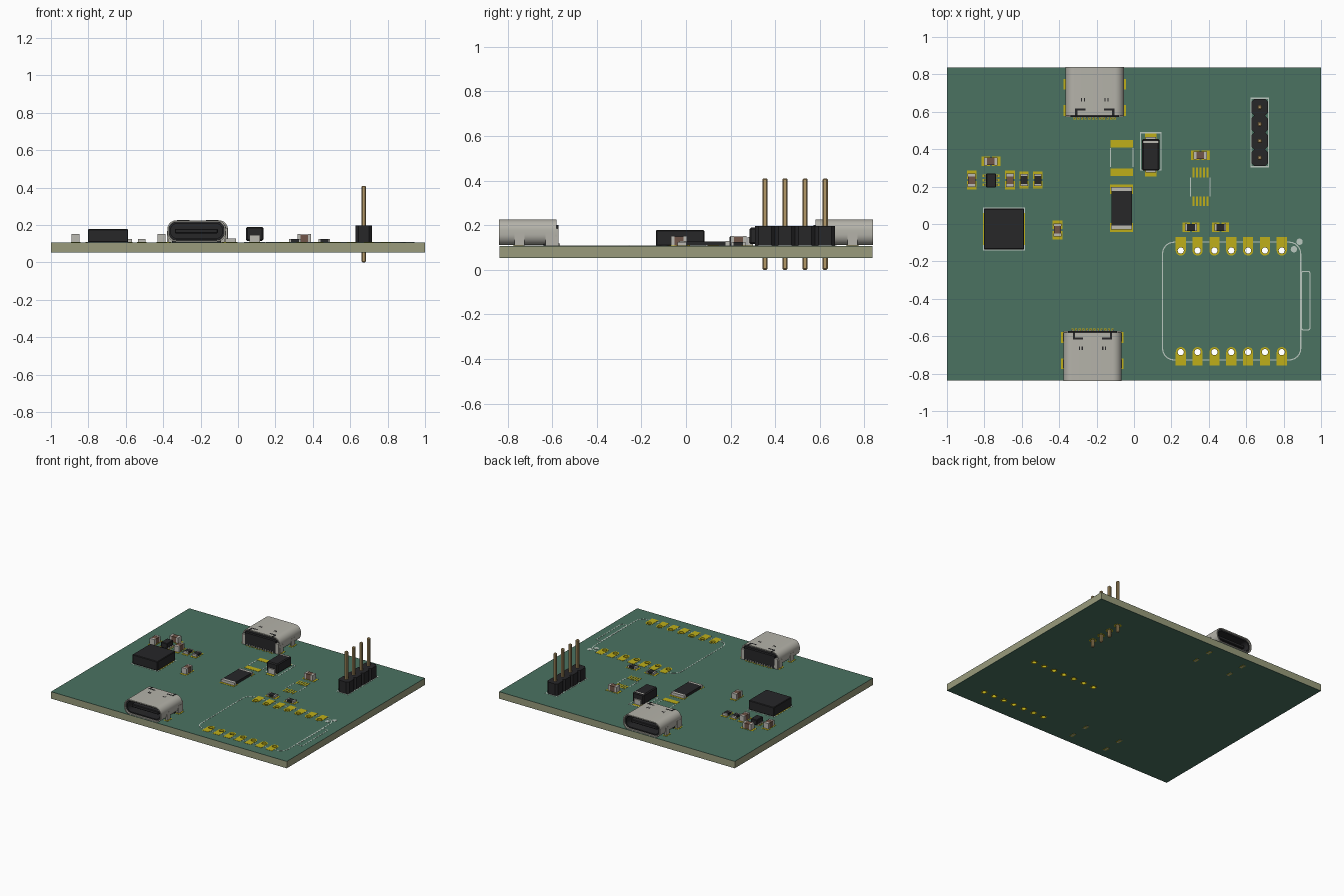
import bpy, bmesh, math
from mathutils import Matrix

if "Cube" in bpy.data.objects:
    bpy.data.objects.remove(bpy.data.objects["Cube"])

COL = dict(mask=(0.07, 0.17, 0.12), core=(0.32, 0.33, 0.2), gold=(0.52, 0.43, 0.01),
           silk=(0.5, 0.58, 0.53), black=(0.02, 0.02, 0.022), steel=(0.46, 0.45, 0.4),
           tin=(0.5, 0.49, 0.45), brown=(0.16, 0.09, 0.065), pin=(0.46, 0.32, 0.14))
MATS = {}
for key, c in COL.items():
    MATS[key] = bpy.data.materials.new(key)
    MATS[key].diffuse_color = (*c, 1)
TOP, BOT = 0.107, 0.054
BX, BY = 1.0, 0.837


def link(name, me, mat):
    me.name = name
    me.materials.clear()
    me.materials.append(MATS[mat])
    ob = bpy.data.objects.new(name, me)
    bpy.context.collection.objects.link(ob)
    return ob


def box(name, x0, x1, y0, y1, z0, z1, mat, bevel=0):
    bm = bmesh.new()
    bmesh.ops.create_cube(bm, size=1, matrix=Matrix.Translation(
        ((x0 + x1) / 2, (y0 + y1) / 2, (z0 + z1) / 2)) @ Matrix.Diagonal(
        (abs(x1 - x0), abs(y1 - y0), abs(z1 - z0), 1)))
    if bevel:
        bmesh.ops.bevel(bm, geom=bm.edges[:], offset=bevel, segments=1, affect='EDGES')
    me = bpy.data.meshes.new(name)
    bm.to_mesh(me)
    bm.free()
    return link(name, me, mat)


def rrect(cx, cy, w, h, r=0, n=6):
    if r == 0:
        return [(cx + sx * w / 2, cy + sy * h / 2) for sx, sy in ((1, 1), (-1, 1), (-1, -1), (1, -1))]
    pts = []
    for q, (sx, sy) in enumerate(((1, 1), (-1, 1), (-1, -1), (1, -1))):
        for i in range(n + 1):
            a = math.pi / 2 * (q + i / n)
            pts.append((cx + sx * (w / 2 - r) + r * math.cos(a), cy + sy * (h / 2 - r) + r * math.sin(a)))
    return pts


def circle(cx, cy, r, n=20):
    return [(cx + r * math.cos(2 * math.pi * i / n), cy + r * math.sin(2 * math.pi * i / n)) for i in range(n)]


def plate(name, loops, a, b, mat, along_y=False):
    """Filled outline with holes, extruded from a to b along z (or y)."""
    cu = bpy.data.curves.new(name, 'CURVE')
    cu.dimensions, cu.fill_mode, cu.extrude = '2D', 'BOTH', abs(b - a) / 2
    for pts in loops:
        sp = cu.splines.new('POLY')
        sp.points.add(len(pts) - 1)
        for p, co in zip(sp.points, pts):
            p.co = (*co, 0, 1)
        sp.use_cyclic_u = True
    tmp = bpy.data.objects.new(name + "_tmp", cu)
    bpy.context.collection.objects.link(tmp)
    dg = bpy.context.evaluated_depsgraph_get()
    me = bpy.data.meshes.new_from_object(tmp.evaluated_get(dg))
    bpy.data.objects.remove(tmp)
    mid = (a + b) / 2
    if along_y:
        me.transform(Matrix.Translation((0, mid, 0)) @ Matrix.Rotation(math.pi / 2, 4, 'X'))
    else:
        me.transform(Matrix.Translation((0, 0, mid)))
    bm = bmesh.new()
    bm.from_mesh(me)
    bmesh.ops.remove_doubles(bm, verts=bm.verts[:], dist=1e-5)
    bmesh.ops.recalc_face_normals(bm, faces=bm.faces[:])
    bm.to_mesh(me)
    bm.free()
    me.shade_smooth()
    me.set_sharp_from_angle(angle=math.radians(35))
    return link(name, me, mat)


def pad(name, cx, cy, w, h):
    return box(name, cx - w / 2, cx + w / 2, cy - h / 2, cy + h / 2, TOP - 0.001, TOP + 0.0015, 'gold')


def outline(name, cx, cy, w, h, r=0, t=0.006):
    plate(name, [rrect(cx, cy, w, h, r), rrect(cx, cy, w - 2 * t, h - 2 * t, max(r - t, 0))],
          TOP - 0.001, TOP + 0.001, 'silk')


# board: core with mask on both faces, drilled for the module pads
MOD_X = [0.25 + 0.09 * i for i in range(7)]
MOD_Y = (-0.142, -0.685)
holes = [circle(x, y, 0.019) for x in MOD_X for y in MOD_Y]
edge = rrect(0, 0, 2 * BX, 2 * BY)
plate("board_core", [edge] + holes, BOT + 0.002, TOP - 0.002, 'core')
plate("top_mask", [edge] + holes, TOP - 0.002, TOP, 'mask')
plate("bottom_mask", [edge] + holes, BOT, BOT + 0.002, 'mask')

# module footprint: plated holes and half-round pads
for s, y in zip((1, -1), MOD_Y):
    for x in MOD_X:
        hole = circle(x, y, 0.0165)
        arc = [(x + 0.027 * math.cos(math.pi * (1 + i / 10)), y + s * 0.027 * math.sin(math.pi * (1 + i / 10)))
               for i in range(11)]
        plate("module_pad", [arc + [(x + 0.027, y + s * 0.072), (x - 0.027, y + s * 0.072)], hole],
              TOP - 0.001, TOP + 0.0015, 'gold')
        plate("plated_hole", [circle(x, y, 0.0195), hole], BOT, TOP, 'gold')
        plate("plated_hole_ring", [circle(x, y, 0.023), hole], BOT - 0.0015, BOT + 0.001, 'gold')
outline("module_outline", 0.522, -0.412, 0.745, 0.636, 0.065)
outline("module_port_outline", 0.918, -0.41, 0.052, 0.32, 0.015)
for x, y in ((0.885, -0.095), (0.855, -0.135)):
    plate("module_marker", [circle(x, y, 0.017)], TOP - 0.001, TOP + 0.001, 'silk')


# USB-style sockets, opening outwards at the board edge
def socket(cx, s):
    def Y(d):
        return s * (BY + 0.002 - d)

    def bx(name, x0, x1, d0, d1, z0, z1, mat, bevel=0):
        y0, y1 = sorted((Y(d0), Y(d1)))
        box("socket_" + name, cx + x0, cx + x1, y0, y1, z0, z1, mat, bevel)
    zc = 0.168
    plate("socket_shell", [rrect(cx, zc, 0.312, 0.115, 0.048, 8), rrect(cx, zc, 0.296, 0.099, 0.04, 8)],
          Y(0), Y(0.258), 'steel', True)
    plate("socket_inner_plug", [rrect(cx, zc, 0.295, 0.098, 0.04, 8)], Y(0.17), Y(0.25), 'black', True)
    plate("socket_liner", [rrect(cx, zc, 0.295, 0.098, 0.04, 8), rrect(cx, zc, 0.275, 0.08, 0.035, 8)],
          Y(0.012), Y(0.17), 'black', True)
    bx("tongue", -0.115, 0.115, 0.03, 0.18, zc - 0.012, zc + 0.012, 'black', 0.004)
    bx("rear_block", -0.13, 0.13, 0.2, 0.268, TOP, 0.2, 'black')
    for m in (-1, 1):
        bx("rear_slot", m * 0.05, m * 0.105, 0.222, 0.232, 0.22, 0.2265, 'black')
        bx("rear_slot_leg", m * 0.093, m * 0.105, 0.222, 0.259, 0.22, 0.2265, 'black')
        for k in (0.055, 0.07):
            bx("latch_slit", m * k - 0.003, m * k + 0.003, 0.165, 0.185, 0.22, 0.2265, 'black')
        bx("rear_cheek", m * 0.125, m * 0.155, 0.22, 0.268, TOP, 0.185, 'steel')
        for d0, d1 in ((0.07, 0.115), (0.21, 0.255)):
            bx("leg", m * 0.147, m * 0.157, d0, d1, BOT - 0.002, zc, 'steel')
            bx("leg_pad", m * 0.135, m * 0.167, d0 - 0.006, d1 + 0.006, TOP - 0.001, TOP + 0.0015, 'gold')
            bx("leg_pad_under", m * 0.14, m * 0.163, d0, d1, BOT - 0.0015, BOT + 0.001, 'gold')
    for i in range(12):
        x = (i - 5.5) * 0.0195
        bx("contact_pad", x - 0.006, x + 0.006, 0.24, 0.281, TOP - 0.001, TOP + 0.0015, 'gold')
        bx("contact_pin", x - 0.004, x + 0.004, 0.26, 0.275, TOP, TOP + 0.012, 'tin')


socket(-0.21, 1)
socket(-0.222, -1)

# pin header
HX = 0.672
for i in range(4):
    y = 0.354 + 0.09 * i
    plate("header_base", [rrect(HX, y, 0.09, 0.09, 0.016, 1)], TOP, 0.197, 'black')
    box("header_pin", HX - 0.0115, HX + 0.0115, y - 0.0115, y + 0.0115, 0, 0.41, 'pin', 0.005)
    plate("header_pin_ring", [circle(HX, y, 0.026), circle(HX, y, 0.017)], BOT - 0.0015, BOT + 0.001, 'gold')
outline("header_outline", HX, 0.489, 0.1, 0.372)


# two-terminal chips: pads, body and end caps
def chip(name, x, y, vertical, h, mat, length=0.072, width=0.042, cap=0.016, lip=0.015):
    def part(n, c, l, w, z0, z1, m):
        hx, hy, px, py = (w / 2, l / 2, x, y + c) if vertical else (l / 2, w / 2, x + c, y)
        box(name + n, px - hx, px + hx, py - hy, py + hy, z0, z1, m)
    part("_body", 0, length - 2 * cap, width - 0.002, TOP + 0.002, TOP + h - 0.001, mat)
    for s in (-1, 1):
        part("_end_cap", s * (length - cap) / 2, cap, width, TOP + 0.001, TOP + h, 'tin')
        pl = cap + 2 * lip
        part("_pad", s * (length / 2 + lip - pl / 2), pl, width + 0.01, TOP - 0.001, TOP + 0.0015, 'gold')


for x, y, v in ((-0.765, 0.335, 0), (-0.868, 0.235, 1), (-0.663, 0.235, 1), (-0.409, -0.032, 1), (0.355, 0.367, 0)):
    chip("capacitor", x, y, v, 0.044, 'brown')
for x, y, v in ((-0.588, 0.235, 1), (-0.514, 0.235, 1), (0.305, -0.018, 0), (0.462, -0.018, 0)):
    chip("resistor", x, y, v, 0.018, 'black', 0.062, 0.04, 0.01)
chip("shunt_resistor", -0.066, 0.084, 1, 0.022, 'black', 0.225, 0.113, 0.02)

# inductor
box("inductor", -0.802, -0.588, -0.135, 0.082, TOP, 0.178, 'black', 0.004)
for x in (-0.79, -0.6):
    pad("inductor_pad", x, -0.027, 0.034, 0.17)
outline("inductor_outline", -0.695, -0.027, 0.226, 0.23)

# small regulator
box("regulator", -0.79, -0.738, 0.195, 0.27, TOP + 0.003, 0.15, 'black', 0.003)
for s in (-1, 1):
    for i in (-1, 0, 1):
        pad("regulator_pad", -0.764 + s * 0.032, 0.233 + i * 0.024, 0.026, 0.014)
        box("regulator_lead", -0.764 + s * 0.02, -0.764 + s * 0.038, 0.229 + i * 0.024, 0.237 + i * 0.024,
            TOP, TOP + 0.01, 'tin')

# diode
box("diode_body", 0.043, 0.135, 0.285, 0.455, 0.115, 0.19, 'black', 0.007)
box("diode_band", 0.048, 0.13, 0.432, 0.444, 0.18, 0.1905, 'tin')
for s in (-1, 1):
    y = 0.37 + s * 0.082
    box("diode_lead", 0.061, 0.117, y - 0.012, y + 0.012, TOP, 0.148, 'tin')
    pad("diode_pad", 0.089, 0.37 + s * 0.09, 0.062, 0.05)
outline("diode_outline", 0.089, 0.388, 0.116, 0.206)

# bare footprints: fuse and sensor
for y in (0.43, 0.277):
    pad("fuse_pad", -0.066, y, 0.12, 0.04)
for x in (-0.126, -0.006):
    box("fuse_outline", x - 0.003, x + 0.003, 0.305, 0.405, TOP - 0.001, TOP + 0.001, 'silk')
for y in (0.275, 0.122):
    for i in range(5):
        pad("sensor_pad", 0.355 + 0.019 * (i - 2), y, 0.011, 0.052)
for x in (0.303, 0.407):
    box("sensor_outline", x - 0.003, x + 0.003, 0.148, 0.248, TOP - 0.001, TOP + 0.001, 'silk')

for m in bpy.data.materials:
    if m.users and not m.is_grease_pencil:
        m.use_nodes = True
        m.node_tree.nodes["Principled BSDF"].inputs["Base Color"].default_value = m.diffuse_color
